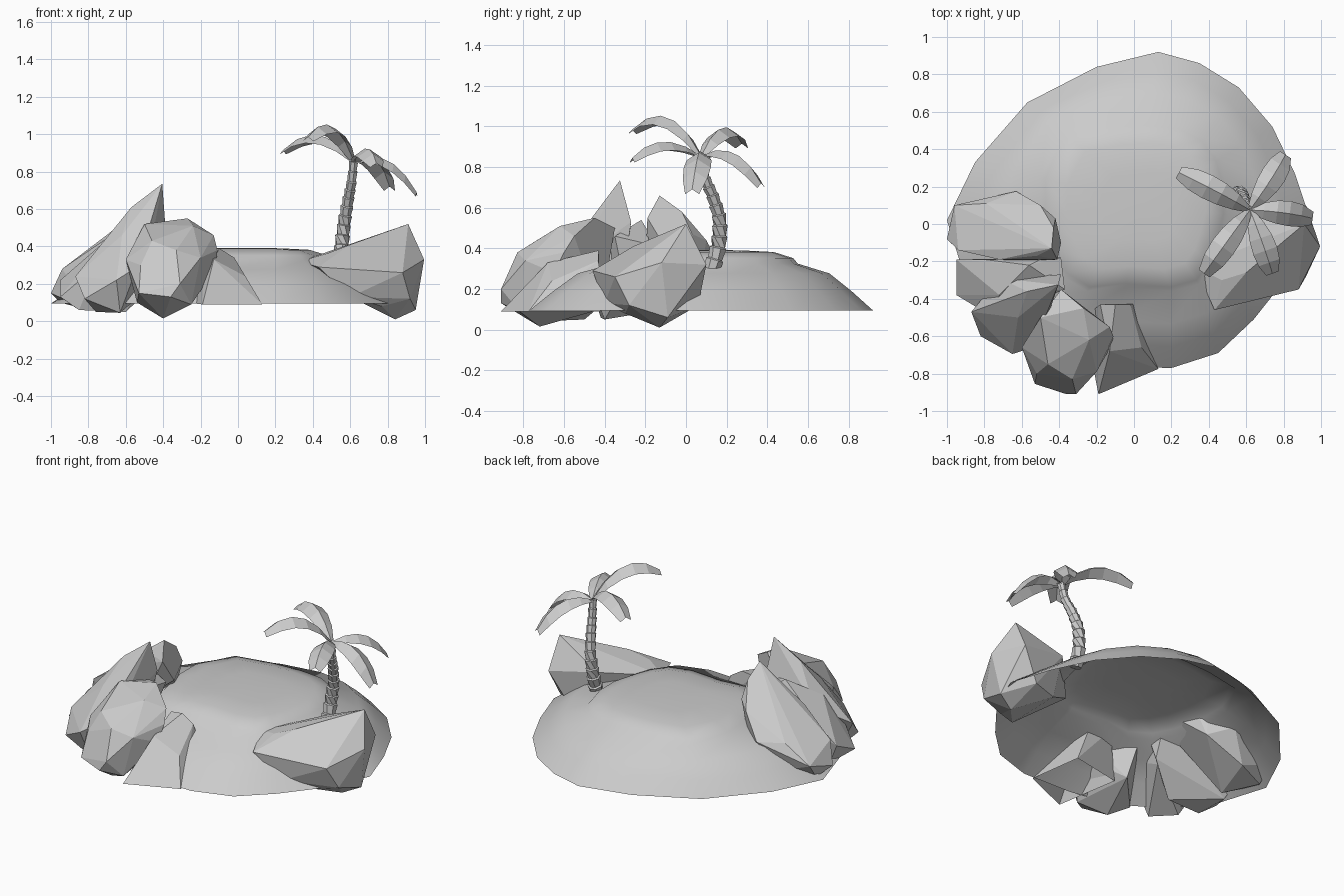
import bpy, bmesh, math
from mathutils import Vector

if "Cube" in bpy.data.objects:
    bpy.data.objects.remove(bpy.data.objects["Cube"])


def finish(name, bm, smooth=None):
    me = bpy.data.meshes.new(name)
    bm.to_mesh(me)
    bm.free()
    ob = bpy.data.objects.new(name, me)
    bpy.context.collection.objects.link(ob)
    if smooth:
        bpy.ops.object.select_all(action='DESELECT')
        ob.select_set(True)
        bpy.context.view_layer.objects.active = ob
        bpy.ops.object.shade_smooth_by_angle(angle=math.radians(smooth))
    return ob


def bridge(bm, a, b, closed=True):
    n = len(a)
    for i in range(n if closed else n - 1):
        j = (i + 1) % n
        bm.faces.new((a[i], a[j], b[j], b[i]))


# Sand island: open-bottomed shell lofted from shoreline to the raised cap
rim = [(.95, 0), (.86, .27), (.74, .52), (.56, .73), (.35, .86), (.13, .92),
       (-.2, .84), (-.57, .65), (-.85, .33), (-1, .02), (-.9, -.3), (-.7, -.55),
       (-.45, -.7), (-.15, -.76), (.2, -.77), (.45, -.69), (.64, -.51), (.83, -.27)]
cap = [(.5, .05), (.5, .2), (.46, .35), (.38, .46), (.25, .53), (.08, .55),
       (-.12, .54), (-.37, .49), (-.5, .25), (-.5, .05), (-.45, -.15), (-.38, -.28),
       (-.25, -.36), (-.05, -.34), (.2, -.36), (.35, -.32), (.42, -.22), (.46, -.1)]
centre = Vector((.05, .1))
bm = bmesh.new()


def ring(outer, inner, t, z):
    return [bm.verts.new((*Vector(i).lerp(Vector(o), t), z)) for o, i in zip(outer, inner)]


mid = [centre] * len(cap)
rings = [ring(rim, cap, 1, .095), ring(rim, cap, .72, .188), ring(rim, cap, .42, .277),
         ring(rim, cap, 0, .325), ring(cap, mid, .95, .352), ring(cap, mid, .74, .382),
         ring(cap, mid, .4, .39)]
for a, b in zip(rings, rings[1:]):
    bridge(bm, a, b)
top = bm.verts.new((*centre, .393))
for i in range(len(cap)):
    bm.faces.new((rings[-1][i], rings[-1][(i + 1) % len(cap)], top))
finish("sand_island", bm, 40)


# Faceted boulders: convex hulls of a few corner points
def rock(name, pts, hollow=False):
    bm = bmesh.new()
    for p in pts:
        bm.verts.new(p)
    res = bmesh.ops.convex_hull(bm, input=bm.verts[:])
    junk = {g for g in res["geom_interior"] + res["geom_unused"]
            if isinstance(g, bmesh.types.BMVert)}
    bmesh.ops.delete(bm, geom=list(junk), context='VERTS')
    bmesh.ops.dissolve_limit(bm, angle_limit=math.radians(6), verts=bm.verts[:], edges=bm.edges[:])
    bmesh.ops.recalc_face_normals(bm, faces=bm.faces[:])
    if hollow:
        under = [f for f in bm.faces if f.normal.z < -.5]
        bmesh.ops.delete(bm, geom=under, context='FACES')
    finish(name, bm)


rock("right_boulder", [
    (.91, 0, .52), (.995, -.12, .33), (.88, -.35, .26), (.43, -.46, .29), (.33, -.23, .32),
    (.92, .1, .32), (.6, .06, .38), (.95, -.09, .06), (.84, -.13, .01), (.77, -.3, .08),
    (.6, -.4, .13), (.62, 0, .12), (.6, -.26, .41), (.47, -.3, .36), (.92, -.28, .12),
    (.8, .06, .12)])
rock("front_small_boulder", [
    (-.18, -.43, .38), (-.1, -.43, .39), (-.02, -.43, .34), (.04, -.66, .24),
    (.13, -.775, .09), (-.19, -.91, .09), (-.13, -.68, .33), (-.27, -.5, .1),
    (.08, -.42, .09)], True)
rock("front_large_boulder", [
    (-.5, -.5, .52), (-.27, -.45, .55), (-.39, -.35, .5), (-.24, -.62, .51), (-.13, -.55, .46),
    (-.12, -.65, .28), (-.11, -.6, .38), (-.31, -.91, .2), (-.36, -.91, .13), (-.53, -.855, .15),
    (-.6, -.66, .33), (-.25, -.82, .09), (-.4, -.72, .015), (-.54, -.68, .1),
    (-.46, -.75, .43), (-.2, -.79, .34), (-.3, -.42, .1), (-.52, -.8, .3), (-.33, -.83, .38)])
rock("tall_spire_rock", [
    (-.405, -.325, .735), (-.57, -.36, .61), (-.46, -.42, .6), (-.39, -.27, .53),
    (-.62, -.5, .46), (-.65, -.695, .22), (-.54, -.66, .29), (-.87, -.47, .24),
    (-.72, -.29, .37), (-.82, -.6, .12), (-.63, -.62, .045), (-.45, -.32, .2),
    (-.48, -.55, .33), (-.76, -.5, .05)])
rock("left_middle_rock", [
    (-.95, -.19, .22), (-.95, -.38, .13), (-.8, -.19, .34), (-.5, -.19, .49), (-.39, -.18, .42),
    (-.37, -.35, .46), (-.75, -.5, .3), (-.56, -.22, .54), (-.72, -.38, .42),
    (-.85, -.42, .06), (-.6, -.4, .05), (-.88, -.22, .08), (-.42, -.3, .22)])
rock("left_back_rock", [
    (-.44, -.13, .66), (-.41, -.19, .55), (-.43, -.02, .58), (-.5, .1, .44), (-.63, .175, .3),
    (-.79, .11, .31), (-.96, .1, .2), (-1, -.08, .15), (-.94, -.14, .28), (-.72, -.19, .43),
    (-.39, -.1, .4), (-.95, .02, .1), (-.5, .07, .25), (-.52, -.2, .3), (-.52, -.17, .57),
    (-.8, -.15, .06), (-.75, .1, .12), (-.42, .03, .47)])

# Palm trunk: stacked flaring segments following a bent path
path = [Vector(p) for p in [(.555, .125, .29), (.555, .165, .42), (.57, .168, .54),
                            (.59, .135, .65), (.608, .095, .74), (.62, .07, .86)]]


def trunk_at(t):
    f = min(t, .9999) * (len(path) - 1)
    i = int(f)
    return path[i].lerp(path[i + 1], f - i)


bm = bmesh.new()
SEG, SIDES = 11, 7
prev = None
for s in range(SEG):
    for t, flare in ((s / SEG, .9), ((s + .9) / SEG, 1.12)):
        c, r = trunk_at(t), (.042 - .02 * t) * flare
        axis = trunk_at(min(t + .08, 1)) - trunk_at(max(t - .08, 0))
        q = axis.to_track_quat('Z', 'Y')
        cur = [bm.verts.new(c + q @ Vector((r * math.cos(a), r * math.sin(a), 0)))
               for a in (2 * math.pi * k / SIDES for k in range(SIDES))]
        if prev:
            bridge(bm, prev, cur)
        else:
            bm.faces.new(cur[::-1])
        prev = cur
bm.faces.new(prev)
finish("palm_trunk", bm)

# Palm fronds: broad drooping strips folded along a central ridge (midpoint, tip)
root = Vector((.62, .075, .855))
fronds = [((.43, .18, .995), (.24, .275, .915)), ((.73, .235, .87), (.81, .37, .72)),
          ((.80, .06, .86), (.955, .03, .69)), ((.69, -.11, .925), (.74, -.265, .845)),
          ((.50, -.09, 1.045), (.375, -.265, .985))]
widths = [.015, .045, .062, .067, .06, .035]
for n, (m, tip) in enumerate(fronds):
    m, tip = Vector(m), Vector(tip)
    ctrl = 2 * m - (root + tip) / 2
    side = (tip - root).cross(Vector((0, 0, 1))).normalized()
    bm = bmesh.new()
    prev = None
    for i, w in enumerate(widths):
        t = i / (len(widths) - 1)
        c = root * (1 - t) ** 2 + ctrl * 2 * t * (1 - t) + tip * t * t
        drop = Vector((0, 0, -.65 * w))
        cur = [bm.verts.new(p) for p in (c - side * w + drop, c, c + side * w + drop)]
        if prev:
            bridge(bm, prev, cur, False)
        prev = cur
    finish(f"palm_frond_{n + 1}", bm)
